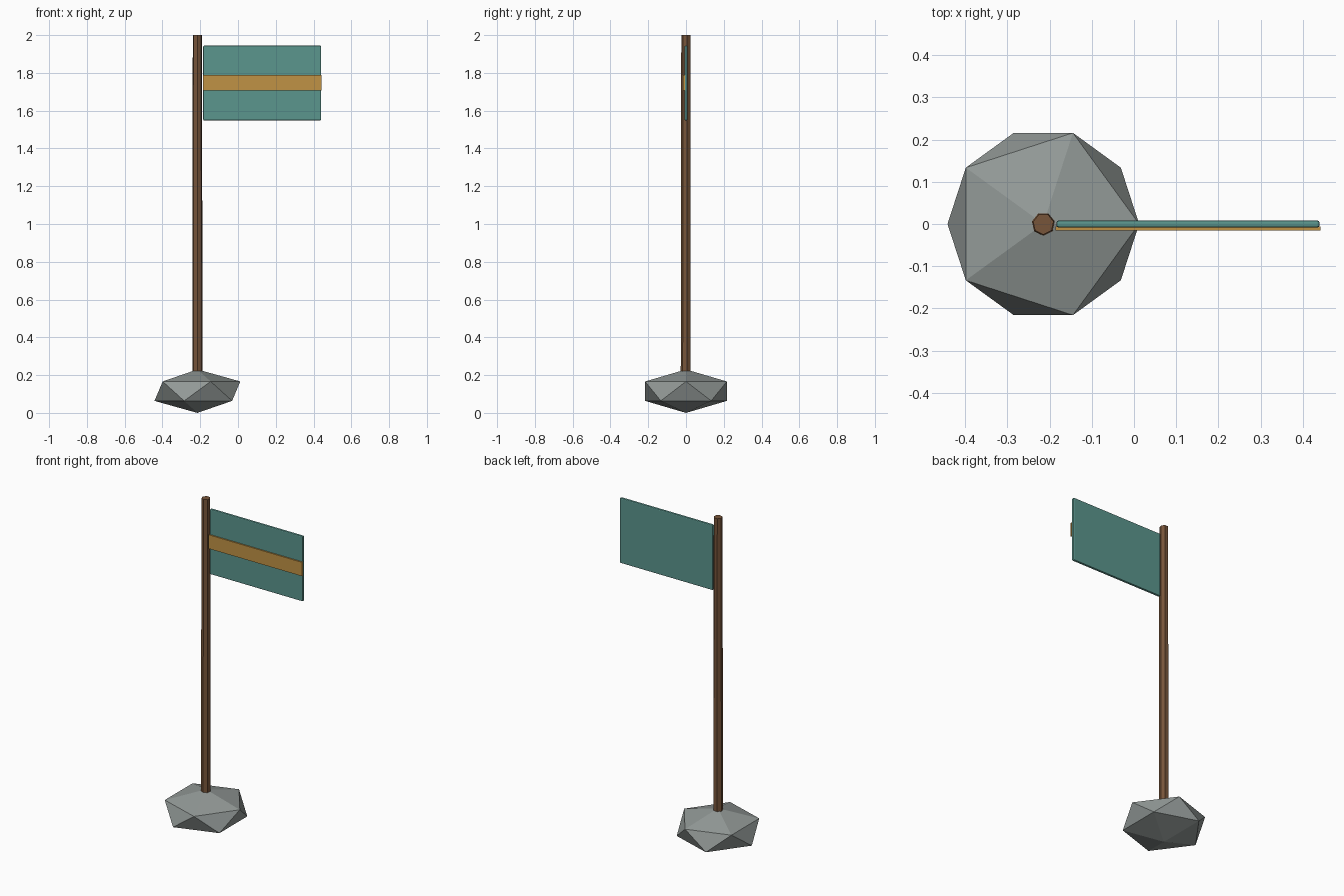
import bpy
import math

cube = bpy.data.objects.get("Cube")
if cube:
    bpy.data.objects.remove(cube, do_unlink=True)

POLE_X = -0.215


def material(name, rgb):
    mat = bpy.data.materials.new(name)
    mat.use_nodes = True
    color = (*rgb, 1.0)
    mat.diffuse_color = color
    bsdf = mat.node_tree.nodes["Principled BSDF"]
    bsdf.inputs["Base Color"].default_value = color
    bsdf.inputs["Roughness"].default_value = 0.8
    return mat


def finish(name, mat):
    obj = bpy.context.object
    obj.name = name
    obj.data.materials.append(mat)
    return obj


def box(name, low, high, mat):
    center = [(a + b) / 2 for a, b in zip(low, high)]
    bpy.ops.mesh.primitive_cube_add(size=1, location=center)
    obj = finish(name, mat)
    obj.scale = [b - a for a, b in zip(low, high)]
    bpy.ops.object.transform_apply(location=False, rotation=False, scale=True)
    return obj


stone = material("stone grey", (0.29, 0.32, 0.31))
wood = material("brown wood", (0.185, 0.09, 0.042))
teal = material("teal cloth", (0.105, 0.305, 0.27))
gold = material("gold cloth", (0.53, 0.29, 0.06))

# Squashed, faceted stone base
bpy.ops.mesh.primitive_ico_sphere_add(subdivisions=1, radius=1, location=(POLE_X, 0, 0.115))
base = finish("stone_base", stone)
base.scale = (0.254, 0.254, 0.115)
bpy.ops.object.transform_apply(location=False, rotation=False, scale=True)

# Slightly tapered seven-sided pole, one corner towards the front
bottom, top = 0.12, 2.0
bpy.ops.mesh.primitive_cone_add(
    vertices=7, radius1=0.028, radius2=0.025, depth=top - bottom,
    location=(POLE_X, 0, (bottom + top) / 2), rotation=(0, 0, math.pi))
finish("pole", wood)

# Flag panel with softened edges
flag = box("flag_panel", (-0.184, -0.008, 1.548), (0.44, 0.008, 1.944), teal)
bevel = flag.modifiers.new("soft_edges", "BEVEL")
bevel.width = 0.005
bevel.segments = 2

# Stripe plate on the front of the flag
box("flag_stripe", (-0.186, -0.016, 1.706), (0.442, -0.0065, 1.79), gold)
